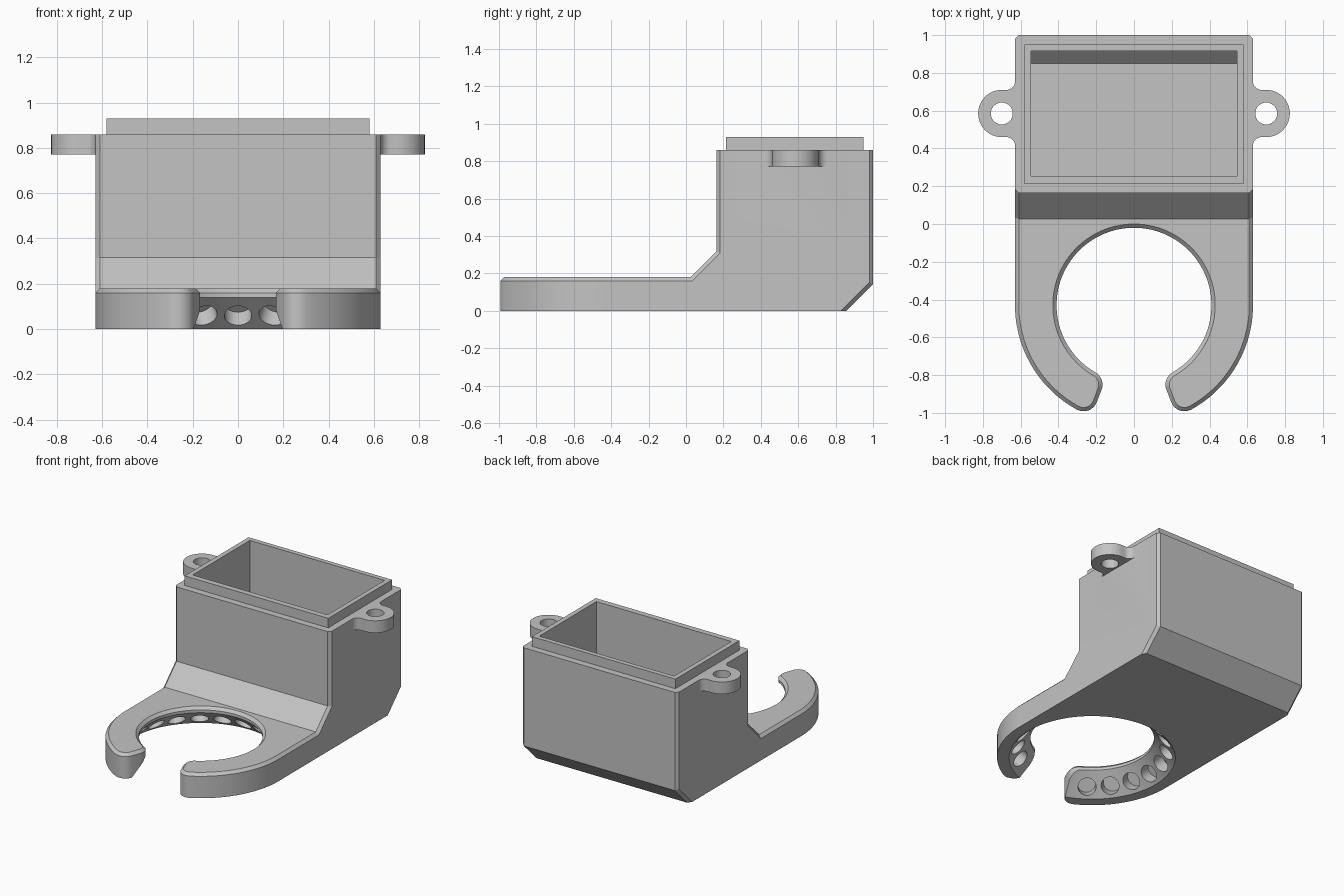
import bpy, bmesh
from math import sin, cos, asin, radians, pi
from mathutils import Matrix, Vector

cube = bpy.data.objects.get("Cube")
if cube:
    bpy.data.objects.remove(cube, do_unlink=True)

grey = bpy.data.materials.new("plain_grey")
grey.use_nodes = True
grey.diffuse_color = (0.55, 0.55, 0.55, 1)
grey.node_tree.nodes["Principled BSDF"].inputs["Base Color"].default_value = grey.diffuse_color

RING_Y, R_IN, R_OUT = -0.43, 0.41, 0.63
CHAMFER, PLATE = 0.02, 0.18


def finish(bm, name):
    bmesh.ops.recalc_face_normals(bm, faces=bm.faces)
    mesh = bpy.data.meshes.new(name)
    bm.to_mesh(mesh)
    bm.free()
    mesh.materials.append(grey)
    obj = bpy.data.objects.new(name, mesh)
    bpy.context.collection.objects.link(obj)
    return obj


def prism(name, points, direction, chamfer_rule=None):
    """Extrude a closed outline, then chamfer the edges picked by the rule."""
    bm = bmesh.new()
    face = bm.faces.new([bm.verts.new(p) for p in points])
    new = bmesh.ops.extrude_face_region(bm, geom=[face])["geom"]
    bmesh.ops.translate(bm, vec=direction, verts=[v for v in new if isinstance(v, bmesh.types.BMVert)])
    bmesh.ops.recalc_face_normals(bm, faces=bm.faces)
    if chamfer_rule:
        edges = [e for e in bm.edges if chamfer_rule(*[v.co for v in e.verts])]
        bmesh.ops.bevel(bm, geom=edges, offset=CHAMFER, segments=1, affect='EDGES', profile=0.5)
    return finish(bm, name)


def box(name, x, y0, y1, z0, z1):
    return prism(name, [(-x, y0, z0), (x, y0, z0), (x, y1, z0), (-x, y1, z0)], (0, 0, z1 - z0))


def combine(base, other, operation):
    mod = base.modifiers.new(operation, 'BOOLEAN')
    mod.operation, mod.solver, mod.object = operation, 'EXACT', other
    bpy.context.view_layer.objects.active = base
    bpy.ops.object.modifier_apply(modifier=mod.name)
    bpy.data.objects.remove(other, do_unlink=True)


def arc(cx, cy, r, a0, a1, n):
    return [(cx + r * cos(a0 + (a1 - a0) * i / n), cy + r * sin(a0 + (a1 - a0) * i / n))
            for i in range(n + 1)]


# Main housing: side profile with sloped front foot and sloped back underside
profile = [(0.003, 0), (0.857, 0), (1, 0.143), (1, 0.86), (0.163, 0.86),
           (0.163, 0.317), (0.026, PLATE), (0.003, PLATE)]


def housing_edge(a, b):
    along_side = abs(a.x - b.x) < 1e-5
    is_bottom = max(a.z, b.z) < 0.01
    is_top = min(a.z, b.z) > 0.85
    is_end = max(a.y, b.y) < 0.01
    return along_side and not (is_bottom or is_top or is_end)


body = prism("collector_body", [(-R_OUT, y, z) for y, z in profile], (2 * R_OUT, 0, 0), housing_edge)

# Open ring plate with rounded arm tips
tip, f = radians(-69), 0.075
a_out = tip + asin(f / (R_OUT - f))
a_in = tip + asin(f / (R_IN + f))
c_out = ((R_OUT - f) * cos(a_out), RING_Y + (R_OUT - f) * sin(a_out))
c_in = ((R_IN + f) * cos(a_in), RING_Y + (R_IN + f) * sin(a_in))
half = [(R_OUT, 0.1)] + arc(0, RING_Y, R_OUT, 0, a_out, 24)
half += arc(*c_out, f, a_out, tip - pi / 2, 8)[1:]
half += arc(*c_in, f, tip - pi / 2, a_in - pi, 8)
half += arc(0, RING_Y, R_IN, a_in, pi / 2, 48)[1:]
outline = half + [(-x, y) for x, y in reversed(half[:-1])]


def plate_edge(a, b):
    return min(a.z, b.z) > PLATE - 0.01 and min(a.y, b.y) < 0.09


plate = prism("ring_plate", [(x, y, 0) for x, y in outline], (0, 0, PLATE), plate_edge)
combine(body, plate, 'UNION')

# Raised rim
combine(body, box("rim", 0.58, 0.213, 0.95, 0.7, 0.93), 'UNION')

# Mounting ears with filleted necks, one on each side
EX, EY, ER, FR = 0.70, 0.585, 0.125, 0.045
neck = arc(R_OUT + FR, EY + ER + FR, FR, -pi / 2, -pi, 8)
upper = neck + [(0.59, EY + ER + FR)]
ear = arc(EX, EY, ER, -pi / 2, pi / 2, 32) + upper
ear += [(x, 2 * EY - y) for x, y in reversed(upper)]
for side in (1, -1):
    combine(body, prism("ear", [(side * x, y, 0.772) for x, y in ear], (0, 0, 0.088)), 'UNION')
    hole = arc(side * EX, EY, 0.058, 0, 2 * pi, 32)[:-1]
    combine(body, prism("ear_hole", [(x, y, 0.7) for x, y in hole], (0, 0, 0.3)), 'DIFFERENCE')

# Inner chamber with a sloped back floor
chamber = [(0.255, 0.1), (0.85, 0.1), (0.915, 0.165), (0.915, 1.1), (0.255, 1.1)]
combine(body, prism("chamber", [(-0.545, y, z) for y, z in chamber], (1.09, 0, 0)), 'DIFFERENCE')

# Conical undercut around the ring
bm = bmesh.new()
bmesh.ops.create_cone(bm, cap_ends=True, segments=96, radius1=R_IN + 0.19, radius2=R_IN - 0.01,
                      depth=0.2, matrix=Matrix.Translation((0, RING_Y, 0.05)))
combine(body, finish(bm, "undercut"), 'DIFFERENCE')

# Row of suction holes, square to the undercut
bm = bmesh.new()
for i in range(-8, 9):
    a = pi / 2 + i * radians(18)
    axis = Vector((cos(a), sin(a), 1)).normalized()
    mouth = Vector((0.49 * cos(a), RING_Y + 0.49 * sin(a), 0.06))
    turn = axis.to_track_quat('Z', 'Y').to_matrix().to_4x4()
    bmesh.ops.create_cone(bm, cap_ends=True, segments=28, radius1=0.06, radius2=0.06, depth=0.12,
                          matrix=Matrix.Translation(mouth + axis * 0.02) @ turn)
combine(body, finish(bm, "suction_holes"), 'DIFFERENCE')

bpy.ops.object.select_all(action='DESELECT')
body.select_set(True)
bpy.context.view_layer.objects.active = body
bpy.ops.object.shade_smooth_by_angle(angle=radians(25))
